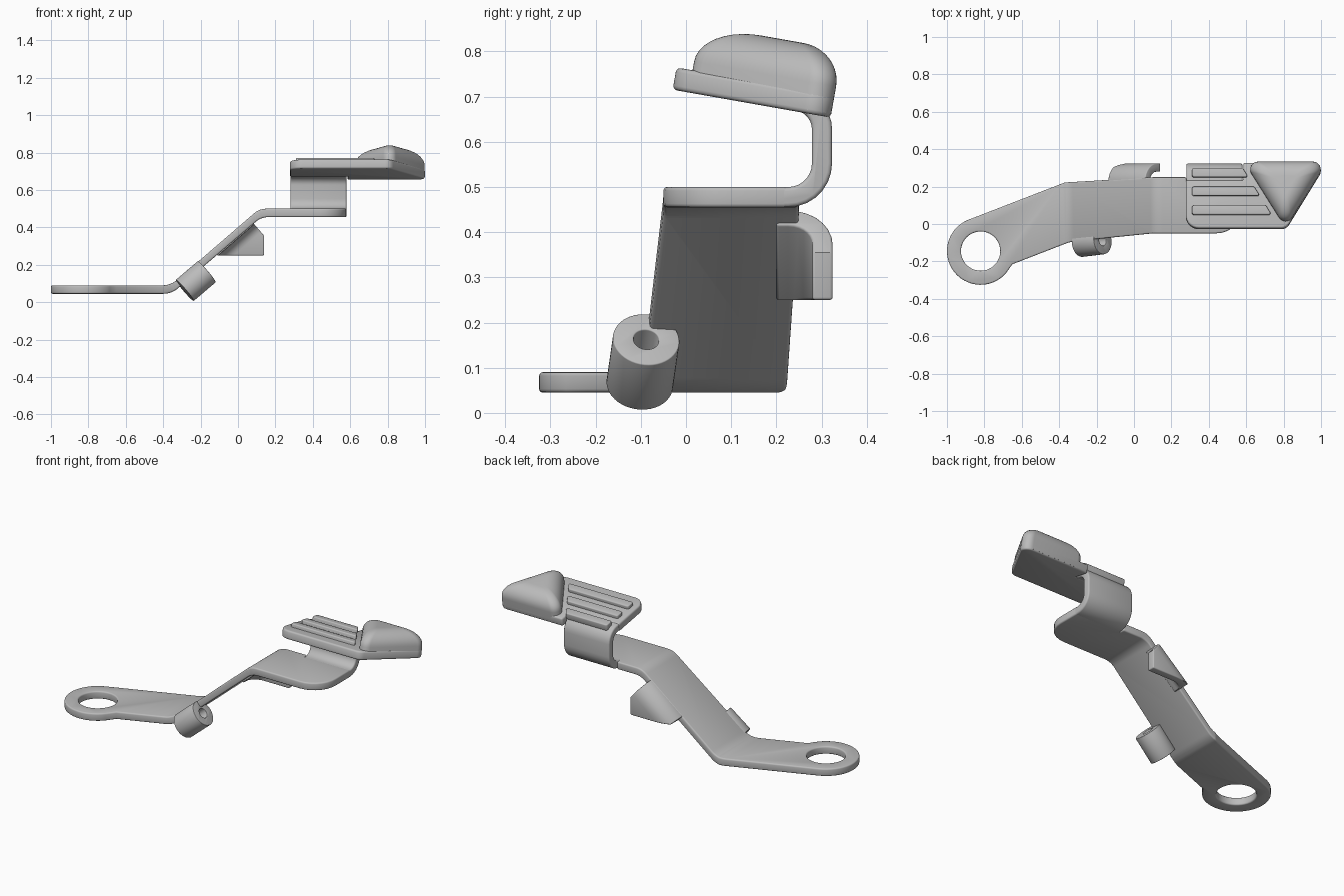
import bpy, bmesh
from math import sin, cos, tan, pi, radians
from mathutils import Vector, Matrix

cube = bpy.data.objects.get("Cube")
if cube:
    bpy.data.objects.remove(cube)

GREY = (0.5, 0.5, 0.5, 1)
metal = bpy.data.materials.new("grey_metal")
metal.use_nodes = True
metal.diffuse_color = GREY
metal.node_tree.nodes["Principled BSDF"].inputs["Base Color"].default_value = GREY


def rounded(points, closed=True, steps=7):
    """Fillet each (x, y, radius) corner of a polygon or open path."""
    out = []
    n = len(points)
    for i, p in enumerate(points):
        r = p[2] if len(p) > 2 else 0
        corner = Vector(p[:2])
        if r == 0 or (not closed and i in (0, n - 1)):
            out.append(corner)
            continue
        a = (Vector(points[i - 1][:2]) - corner).normalized()
        b = (Vector(points[(i + 1) % n][:2]) - corner).normalized()
        half = a.angle(b) / 2
        centre = corner + (a + b).normalized() * r / sin(half)
        start = corner + a * r / tan(half) - centre
        end = corner + b * r / tan(half) - centre
        sweep = start.angle(end)
        for k in range(steps + 1):
            t = k / steps
            out.append(centre + (start * sin((1 - t) * sweep) + end * sin(t * sweep)) / sin(sweep))
    return out


def ribbon(path, thickness):
    """Turn an open path into a closed strip of even thickness."""
    pts = rounded(path, closed=False)
    left, right = [], []
    for i, p in enumerate(pts):
        d = (pts[min(i + 1, len(pts) - 1)] - pts[max(i - 1, 0)]).normalized()
        side = Vector((-d.y, d.x)) * thickness / 2
        left.append(p + side)
        right.append(p - side)
    return left + right[::-1]


def to_object(name, bm, matrix=None):
    bmesh.ops.recalc_face_normals(bm, faces=bm.faces)
    if matrix:
        bm.transform(matrix)
    mesh = bpy.data.meshes.new(name)
    bm.to_mesh(mesh)
    bm.free()
    mesh.materials.append(metal)
    obj = bpy.data.objects.new(name, mesh)
    bpy.context.collection.objects.link(obj)
    return obj


def prism(name, pts, axis, lo, hi, matrix=None):
    place = {"x": lambda a, b, c: (c, a, b),
             "y": lambda a, b, c: (a, c, b),
             "z": lambda a, b, c: (a, b, c)}[axis]
    bm = bmesh.new()
    rings = [[bm.verts.new(place(p[0], p[1], c)) for p in pts] for c in (lo, hi)]
    skin(bm, rings)
    return to_object(name, bm, matrix)


def skin(bm, rings):
    n = len(rings[0])
    bm.faces.new(rings[0])
    bm.faces.new(rings[-1])
    for low, high in zip(rings, rings[1:]):
        for i in range(n):
            j = (i + 1) % n
            bm.faces.new((low[i], low[j], high[j], high[i]))


def activate(obj):
    bpy.ops.object.select_all(action="DESELECT")
    obj.select_set(True)
    bpy.context.view_layer.objects.active = obj


def combine(obj, other, operation):
    activate(obj)
    mod = obj.modifiers.new("cut", "BOOLEAN")
    mod.object, mod.operation, mod.solver = other, operation, "EXACT"
    bpy.ops.object.modifier_apply(modifier=mod.name)
    bpy.data.objects.remove(other)


def finish(obj, bevel=0):
    activate(obj)
    if bevel:
        mod = obj.modifiers.new("soft_edges", "BEVEL")
        mod.width, mod.segments = bevel, 3
        mod.limit_method, mod.angle_limit = "ANGLE", radians(50)
        mod.use_clamp_overlap = False
        bpy.ops.object.modifier_apply(modifier=mod.name)
    bpy.ops.object.shade_smooth_by_angle(angle=radians(35))


def circle(x, y, r, start=0, stop=360, steps=40):
    angles = [radians(start + (stop - start) * k / steps) for k in range(steps)]
    return [(x + r * cos(a), y + r * sin(a)) for a in angles]


# Lever arm: plan outline with a ring end, cut to the stepped side profile
outline = circle(-0.82, -0.145, 0.18, 113, 325, 30) + [
    (-0.65, -0.215), (-0.34, -0.095, 0.2), (0.1, -0.05, 0.3), (0.58, -0.05, 0.14),
    (0.58, 0.225), (0.28, 0.225), (0.28, 0.25), (0.1, 0.25), (-0.37, 0.222, 0.05)]
step_profile = [
    (-1.1, 0.09), (-0.36, 0.09, 0.12), (0.115, 0.5, 0.1), (0.7, 0.5),
    (0.7, 0.455), (0.125, 0.455, 0.1), (-0.355, 0.045, 0.12), (-1.1, 0.045)]
arm = prism("lever_arm", rounded(outline), "z", -0.1, 0.7)
combine(arm, prism("step_cutter", rounded(step_profile), "y", -0.5, 0.5), "INTERSECT")
combine(arm, prism("ring_hole", circle(-0.82, -0.145, 0.105), "z", -0.1, 0.3), "DIFFERENCE")
finish(arm, 0.008)

# Curved upright that carries the pedal
upright = ribbon([(0.15, 0.4775), (0.301, 0.4775, 0.075),
                  (0.301, 0.682, 0.065), (0.15, 0.708)], 0.0445)
finish(prism("curved_upright", upright, "x", 0.28, 0.58), 0.009)

# Bent side flange on the sloped part of the arm
slope = Matrix.Translation((0, 0, 0.37)) @ Matrix.Rotation(radians(-40.8), 4, "Y")
bend = ribbon([(0.2, 0), (0.302, 0, 0.075), (0.302, -0.35)], 0.045)
flange = prism("side_flange", bend, "x", -0.4, 0.4, slope)
flange_shape = [(-0.11, 0.25), (0.14, 0.25), (0.14, 0.355), (0.03, 0.483), (-0.17, 0.31)]
combine(flange, prism("flange_cutter", flange_shape, "y", 0, 0.5), "INTERSECT")
finish(flange, 0.006)

# Cable socket: short cylinder with a blind hole
low = Vector((-0.285, -0.1025, 0.0625))
high = Vector((-0.167, -0.088, 0.163))
axis = (high - low).normalized()
turn = axis.to_track_quat("Z", "Y").to_matrix().to_4x4()


def rod(name, r, start, end):
    return prism(name, circle(0, 0, r, steps=48), "z", start, end,
                 Matrix.Translation(low) @ turn)


length = (high - low).length
socket = rod("cable_socket", 0.074, 0, length)
combine(socket, rod("socket_hole", 0.028, 0.05, length + 0.1), "DIFFERENCE")
finish(socket, 0.003)

# Tilted pedal plate
tilt = Matrix.Translation((0, 0, 0.71)) @ Matrix.Rotation(radians(-10), 4, "X")
plate = [(0.277, -0.03, 0.07), (0.815, -0.03, 0.05), (1.03, 0.325, 0.04),
         (0.585, 0.325), (0.585, 0.23), (0.277, 0.23)]
finish(prism("pedal_plate", rounded(plate), "z", 0, 0.05, tilt), 0.01)

# Raised grip ribs with slanted ends
for i in range(3):
    y0 = 0.04 + 0.102 * i
    y1 = y0 + 0.05
    rib = [(0.31, y0, 0.012), (0.76 - 0.61 * y0, y0, 0.008),
           (0.76 - 0.61 * y1, y1, 0.012), (0.31, y1, 0.012)]
    # The rearmost rib sits over the bend of the upright
    finish(prism(f"grip_rib_{i + 1}", rounded(rib, steps=4), "z", 0.03, 0.07, tilt), 0.006)

# Domed triangular thumb rest
base = rounded([(0.59, 0.325, 0.04), (0.81, -0.03, 0.04), (1.03, 0.325, 0.04)], steps=10)
middle = Vector((0.81, 0.2))
levels = [(1, 0.008), (1, 0.07)]
for k in range(1, 11):
    a = k / 10 * pi / 2
    levels.append((0.3 + 0.7 * cos(a), 0.07 + 0.082 * sin(a)))
bm = bmesh.new()
skin(bm, [[bm.verts.new((*(middle + (p - middle) * s), z)) for p in base] for s, z in levels])
finish(to_object("thumb_rest", bm, tilt))
